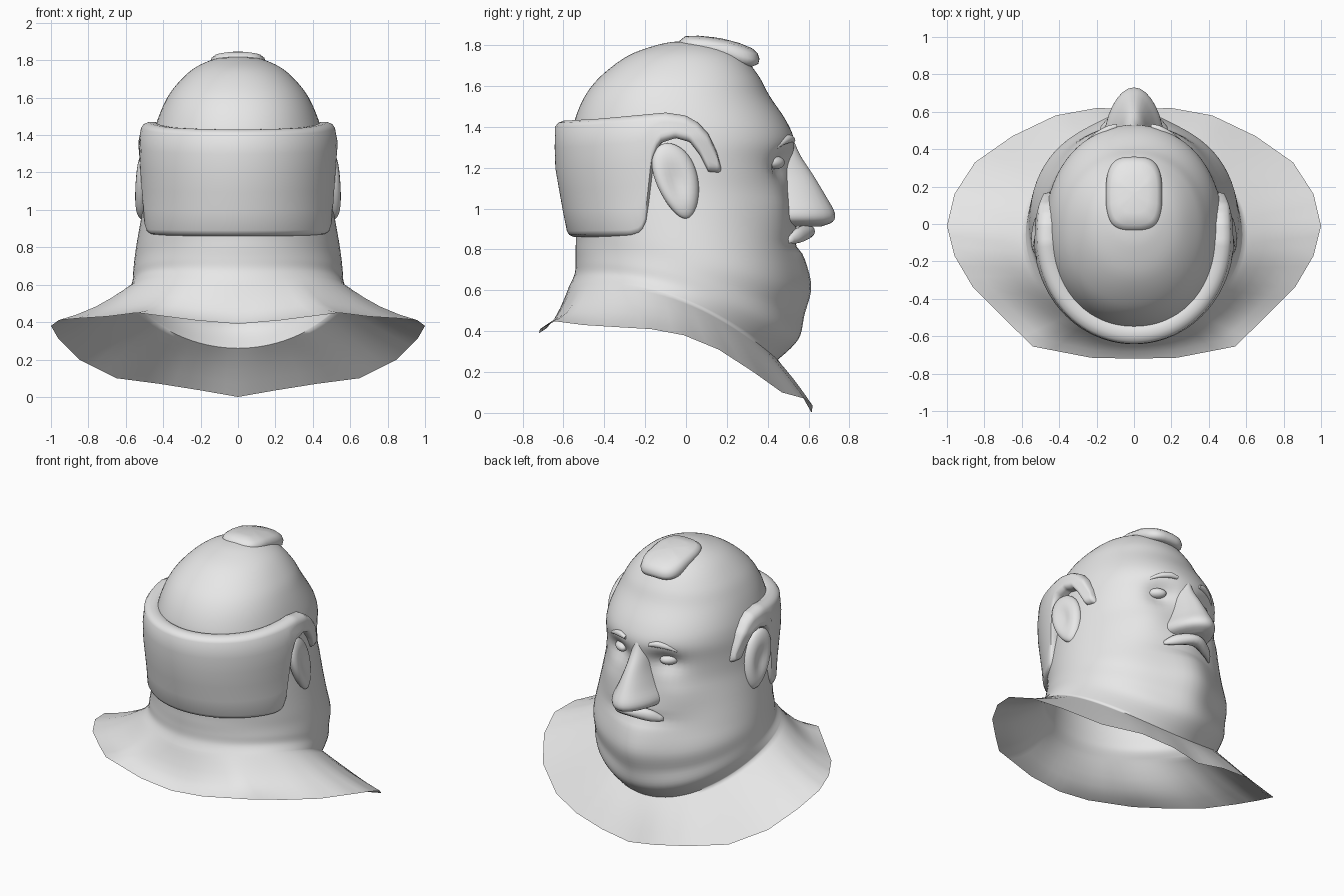
import bpy, bmesh, math
from mathutils import Vector

if "Cube" in bpy.data.objects:
    bpy.data.objects.remove(bpy.data.objects["Cube"])

clay = bpy.data.materials.new("clay grey")
clay.diffuse_color = (0.8, 0.8, 0.8, 1)
clay.use_nodes = True
clay.node_tree.nodes["Principled BSDF"].inputs["Base Color"].default_value = clay.diffuse_color


def finish(name, bm, angle=60, mirror=False):
    bmesh.ops.recalc_face_normals(bm, faces=bm.faces)
    me = bpy.data.meshes.new(name)
    bm.to_mesh(me)
    bm.free()
    me.materials.append(clay)
    ob = bpy.data.objects.new(name, me)
    bpy.context.collection.objects.link(ob)
    bpy.ops.object.select_all(action='DESELECT')
    ob.select_set(True)
    bpy.context.view_layer.objects.active = ob
    bpy.ops.object.shade_smooth_by_angle(angle=math.radians(angle))
    if mirror:
        ob.modifiers.new("Mirror", 'MIRROR')
    return ob


def loft(bm, rings, cap_start=True, cap_end=True):
    rows = [[bm.verts.new(p) for p in r] for r in rings]
    n = len(rows[0])
    for a, b in zip(rows, rows[1:]):
        for i in range(n):
            j = (i + 1) % n
            bm.faces.new((a[i], a[j], b[j], b[i]))
    if cap_start:
        bm.faces.new(rows[0])
    if cap_end:
        bm.faces.new(rows[-1])


def interp(x, pts):
    if x <= pts[0][0]:
        return pts[0][1]
    for (x0, y0), (x1, y1) in zip(pts, pts[1:]):
        if x <= x1:
            return y0 + (y1 - y0) * (x - x0) / (x1 - x0)
    return pts[-1][1]


def spline(rows, steps):
    """Catmull-Rom resampling of equal-length tuples."""
    out = []
    for i in range(len(rows) - 1):
        p0, p1, p2, p3 = (rows[max(i - 1, 0)], rows[i], rows[i + 1],
                          rows[min(i + 2, len(rows) - 1)])
        for s in range(steps):
            t = s / steps
            out.append(tuple(0.5 * (2 * b + (c - a) * t + (2 * a - 5 * b + 4 * c - d) * t * t
                                    + (3 * b - a - 3 * c + d) * t ** 3)
                             for a, b, c, d in zip(p0, p1, p2, p3)))
    return out + [rows[-1]]


def tube(bm, pts, n=12):
    """Flattened tube: points are x, y, z, depth radius, height radius."""
    rings = [[(x, y + ry * math.cos(a), z + rz * math.sin(a))
              for a in [2 * math.pi * k / n for k in range(n)]]
             for x, y, z, ry, rz in spline(pts, 4)]
    loft(bm, rings)


# Head and jaw: z back, z side, z front, y back, y front, half width
N = 72
head_rings = [
    (1.82, 1.82, 1.82, -0.02, 0.04, 0.02), (1.805, 1.805, 1.805, -0.125, 0.15, 0.13),
    (1.75, 1.75, 1.75, -0.28, 0.27, 0.245), (1.65, 1.65, 1.65, -0.415, 0.355, 0.345),
    (1.55, 1.55, 1.55, -0.495, 0.41, 0.403), (1.43, 1.43, 1.43, -0.545, 0.49, 0.447),
    (1.33, 1.33, 1.33, -0.555, 0.53, 0.468), (1.22, 1.22, 1.22, -0.56, 0.52, 0.48),
    (1.10, 1.10, 1.08, -0.555, 0.51, 0.492), (0.98, 0.97, 0.94, -0.55, 0.535, 0.515),
    (0.87, 0.83, 0.78, -0.54, 0.575, 0.54), (0.80, 0.74, 0.62, -0.54, 0.613, 0.553),
    (0.74, 0.67, 0.48, -0.54, 0.58, 0.56), (0.68, 0.61, 0.36, -0.545, 0.55, 0.565),
    (0.62, 0.57, 0.26, -0.572, 0.45, 0.58)]


def head_ring(r):
    zb, zs, zf, yb, yf, w = r
    narrow = interp(zs, [(0.57, 0), (0.67, 0.8), (0.75, 1), (0.83, 0.7), (1.05, 0)])
    full = interp(zs, [(1.2, 1), (1.4, 0.94), (1.7, 0.94), (1.8, 1)])
    out = []
    for k in range(N):
        a = 2 * math.pi * k / N
        c, s = math.cos(a), math.sin(a)
        cy = math.copysign(abs(c) ** full, c)
        x = w * math.copysign(abs(s) ** full, s)
        y = (yb + yf) / 2 + (yf - yb) / 2 * cy
        z = zs + (zf - zb) / 2 * c + ((zf + zb) / 2 - zs) * c * c
        if c > 0:  # eye sockets, cheeks, mouth hollow and chin point
            d = math.exp(-((abs(x) - 0.17) / 0.09) ** 2 - ((z - 1.21) / 0.07) ** 2)
            m = math.exp(-(x / 0.2) ** 2 - ((z - 0.83) / 0.04) ** 2)
            ch = math.exp(-((abs(x) - 0.27) / 0.12) ** 2 - ((z - 1.01) / 0.13) ** 2)
            y += 0.02 * ch - 0.055 * d - 0.03 * m
            y -= 0.05 * narrow * (1 - math.exp(-(s / 0.3) ** 2)) * c * c
        out.append(Vector((x, y, z)))
    return out


rings = [head_ring(r) for r in spline(head_rings, 5)]

# Collar rim: half outline from front to back
rim = [(0, 0.615, 0.0), (0.2, 0.62, 0.035), (0.42, 0.58, 0.07), (0.65, 0.47, 0.10),
       (0.85, 0.33, 0.20), (0.96, 0.16, 0.31), (1.0, -0.01, 0.38), (0.96, -0.17, 0.41),
       (0.86, -0.34, 0.42), (0.70, -0.50, 0.43), (0.54, -0.655, 0.45),
       (0.23, -0.715, 0.41), (0, -0.72, 0.39)]


def rim_point(k):
    h = N // 2
    side = 1 if k <= h else -1
    t = min(k, N - k) / h * (len(rim) - 1)
    i = min(int(t), len(rim) - 2)
    p = Vector(rim[i]).lerp(Vector(rim[i + 1]), t - i)
    p.x *= side
    return p


crease, edge = rings[-1], [rim_point(k) for k in range(N)]
for t in (0.06, 0.15, 0.3, 0.5, 0.75, 1.0):
    row = []
    for k in range(N):
        p = crease[k].lerp(edge[k], t)
        front = math.cos(2 * math.pi * k / N)
        p.z += (0.03 * front - 0.018) * math.sin(math.pi * t)
        row.append(p)
    rings.append(row)
bm = bmesh.new()
loft(bm, rings, True, False)
finish("head_and_collar", bm, 80)

# Nose: z, half width, y front; flared where it meets the face
bm = bmesh.new()
nose = spline([(1.34, 0.03, 0.525), (1.26, 0.053, 0.56), (1.16, 0.072, 0.625),
               (1.06, 0.105, 0.685), (0.98, 0.138, 0.728), (0.935, 0.125, 0.718),
               (0.912, 0.06, 0.66)], 4)
loft(bm, [[(w * math.sin(a) * (1 + 0.15 * (1 - math.cos(a))),
            0.47 + (yf - 0.47) * math.cos(a), z)
           for a in [2 * math.pi * k / 28 for k in range(28)]] for z, w, yf in nose])
finish("nose", bm, 80)

# Lip
bm = bmesh.new()
tube(bm, [(-0.18, 0.505, 0.845, 0.014, 0.014), (-0.12, 0.55, 0.868, 0.03, 0.037),
          (0, 0.59, 0.888, 0.042, 0.035), (0.12, 0.55, 0.868, 0.03, 0.037),
          (0.18, 0.505, 0.845, 0.014, 0.014)])
finish("lip", bm)

# Eyebrows
bm = bmesh.new()
tube(bm, [(0.09, 0.52, 1.335, 0.015, 0.012), (0.14, 0.505, 1.342, 0.02, 0.02),
          (0.20, 0.475, 1.328, 0.018, 0.016), (0.25, 0.44, 1.302, 0.012, 0.01)])
finish("eyebrows", bm, mirror=True)

# Eyes
bm = bmesh.new()
bmesh.ops.create_uvsphere(bm, u_segments=20, v_segments=12, radius=1)
for v in bm.verts:
    v.co = Vector((0.18 + 0.05 * v.co.x, 0.437 + 0.042 * v.co.y - 0.02 * v.co.x,
                   1.225 + 0.032 * v.co.z))
finish("eyes", bm, mirror=True)

# Ears: flattened ovals with a hollow face
bm = bmesh.new()
bmesh.ops.create_uvsphere(bm, u_segments=28, v_segments=20, radius=1)
for v in bm.verts:
    x, y, z = v.co
    r2 = y * y + z * z
    bulge = 0.055 * x - (0.033 * math.exp(-r2 * 3.5) if x > 0 else 0)
    v.co = Vector((0.502 + bulge - 0.018 * y - 0.01 * z,
                   -0.045 + 0.105 * y * (1 + 0.2 * z) - 0.045 * z, 1.135 + 0.185 * z))
finish("ears", bm, mirror=True)

# Hair band wrapping the back, ending in a hook over each ear
bottom = [(-0.64, 0.86), (-0.30, 0.865), (-0.24, 0.88), (-0.205, 0.94), (-0.185, 1.10),
          (-0.165, 1.25), (-0.13, 1.32), (-0.05, 1.345), (0.02, 1.325), (0.07, 1.26),
          (0.11, 1.18), (0.17, 1.175)]
top = [(-0.64, 1.43), (-0.45, 1.44), (-0.10, 1.47), (0, 1.455), (0.06, 1.42),
       (0.11, 1.365), (0.15, 1.28), (0.17, 1.21)]


def hair_point(y, back_angle, z, inset):
    w = interp(z, [(0.86, 0.52), (1.0, 0.518), (1.2, 0.53), (1.35, 0.535), (1.47, 0.512)]) - inset
    yb = interp(z, [(0.86, 0.577), (1.0, 0.605), (1.2, 0.64), (1.38, 0.645), (1.47, 0.625)]) - inset
    if back_angle is None:
        return (w - 0.05 * ((y + 0.08) / 0.25) ** 2, y, z)
    a = back_angle
    return (w * math.cos(a), -0.08 - (yb - 0.08) * math.sin(a), z)


cols = [(0.172 - 0.252 * i / 24, None) for i in range(24)]
cols += [(-0.08 - 0.56 * math.sin(a), a) for a in [math.pi / 2 * i / 40 for i in range(41)]]
half = []
for y, a in cols:
    lo, hi = interp(y, bottom), interp(y, top)
    q = min(0.03, (hi - lo) * 0.4)
    tip = 0.03 if y > 0.165 else 0
    section = [(lo, 0.13), (lo, 0.03), (lo + q * 0.35, 0.008), (lo + q, 0)]
    section += [(lo + q + (hi - lo - 2 * q) * f, 0) for f in (0.2, 0.4, 0.6, 0.8)]
    section += [(hi - q, 0), (hi - q * 0.35, 0.01), (hi, 0.035), (hi, 0.07),
                (hi - q * 0.5, 0.10), (hi - q, 0.13)]
    half.append([hair_point(y, a, z, d + tip) for z, d in section])
left = [[(-x, y, z) for x, y, z in r] for r in half[-2::-1]]
bm = bmesh.new()
loft(bm, half + left)
finish("hair_band", bm, 60)

# Hair tuft on the crown
bm = bmesh.new()
rows = []
for f, up in ((0.85, -0.03), (0.97, 0.2), (1.0, 0.5), (0.95, 0.8), (0.82, 0.96), (0.5, 1.0), (0.1, 1.0)):
    row = []
    for k in range(40):
        a = 2 * math.pi * k / 40
        c, s = math.cos(a), math.sin(a)
        e = 0.65
        x = 0.15 * f * math.copysign(abs(s) ** e, s)
        y = 0.16 + 0.2 * f * math.copysign(abs(c) ** e, c)
        zl = interp(y, [(-0.05, 1.79), (0.12, 1.775), (0.3, 1.71), (0.36, 1.69)])
        zh = interp(y, [(-0.05, 1.82), (0.0, 1.848), (0.1, 1.845), (0.22, 1.825), (0.36, 1.775)])
        row.append((x, y, zl + (zh - zl) * up - 0.9 * x * x))
    rows.append(row)
loft(bm, rows)
finish("hair_tuft", bm, 70)
